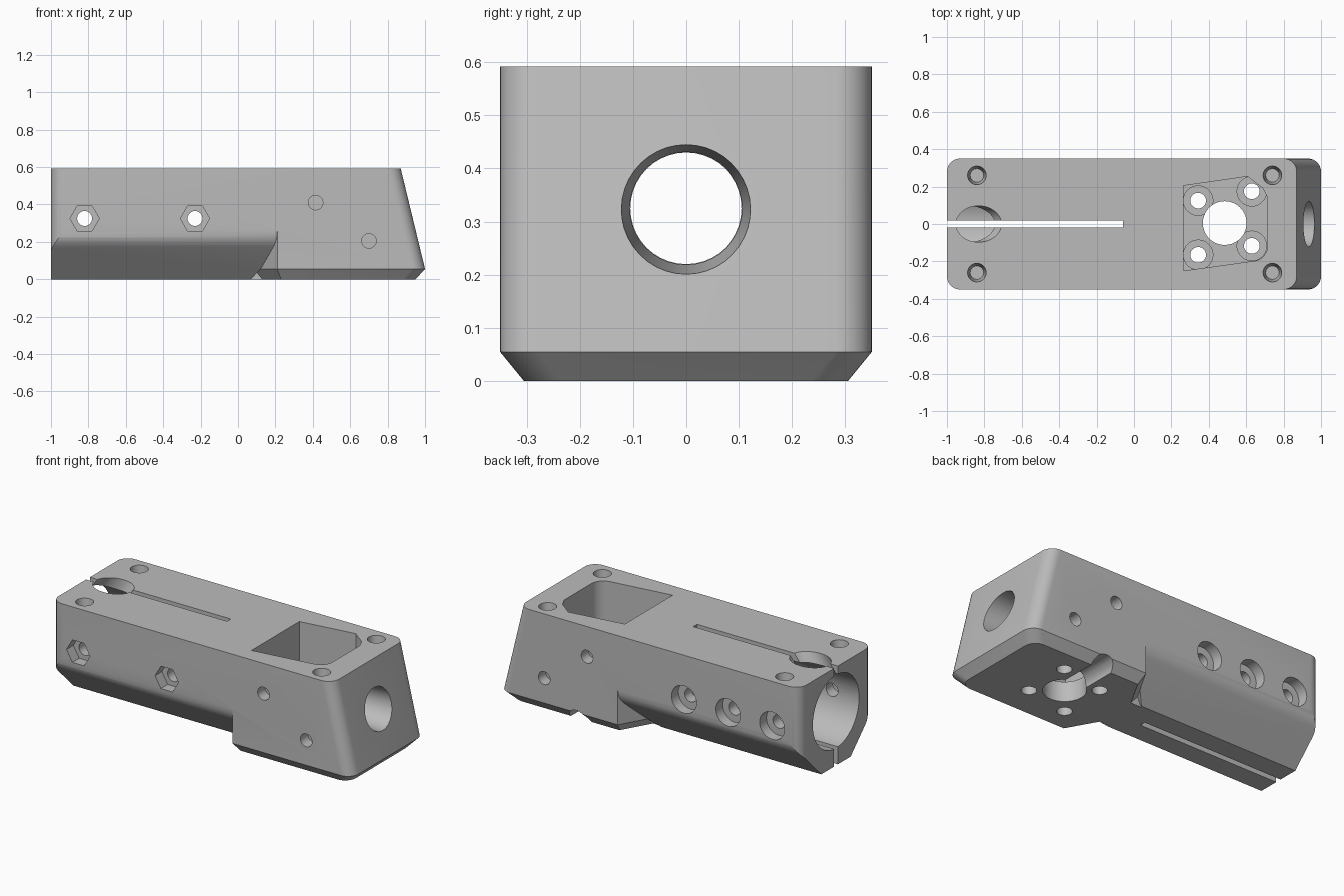
import bpy, bmesh
from math import sin, cos, pi, radians
from mathutils import Vector, Matrix

old = bpy.data.objects.get("Cube")
if old:
    bpy.data.objects.remove(old, do_unlink=True)

H = 0.592      # body height
AX = 0.325     # height of the long bore

grey = bpy.data.materials.new("plain_grey")
grey.use_nodes = True
grey.diffuse_color = (0.5, 0.5, 0.5, 1)
grey.node_tree.nodes["Principled BSDF"].inputs["Base Color"].default_value = (0.5, 0.5, 0.5, 1)


def finish(name, bm):
    bmesh.ops.recalc_face_normals(bm, faces=bm.faces)
    mesh = bpy.data.meshes.new(name)
    bm.to_mesh(mesh)
    bm.free()
    mesh.materials.append(grey)
    ob = bpy.data.objects.new(name, mesh)
    bpy.context.collection.objects.link(ob)
    return ob


def loft(name, rings):
    """Skin a stack of equal-length rings and cap both ends."""
    bm = bmesh.new()
    loops = [[bm.verts.new(p) for p in ring] for ring in rings]
    for a, b in zip(loops, loops[1:]):
        for i in range(len(a)):
            j = (i + 1) % len(a)
            bm.faces.new((a[i], a[j], b[j], b[i]))
    bm.faces.new(loops[0])
    bm.faces.new(loops[-1])
    return finish(name, bm)


def prism(name, outline, z0, z1):
    return loft(name, [[(x, y, z) for x, y in outline] for z in (z0, z1)])


def rod(name, p0, p1, r0, r1=None, sides=40):
    p0, p1 = Vector(p0), Vector(p1)
    d = p1 - p0
    bm = bmesh.new()
    bmesh.ops.create_cone(
        bm, cap_ends=True, segments=sides, radius1=r0, radius2=r1 or r0, depth=d.length,
        matrix=Matrix.Translation((p0 + p1) / 2) @ d.to_track_quat('Z', 'Y').to_matrix().to_4x4())
    return finish(name, bm)


def rounded(x0, x1, hw, z, r=0.07, n=8):
    """Rounded rectangle ring at height z."""
    ring = []
    for k, (cx, cy) in enumerate([(x1 - r, hw - r), (x0 + r, hw - r),
                                  (x0 + r, r - hw), (x1 - r, r - hw)]):
        for i in range(n + 1):
            a = (k + i / n) * pi / 2
            ring.append((cx + r * cos(a), cy + r * sin(a), z))
    return ring


# Main block with sloped nose and chamfered foot
body = loft("clamp_body", [rounded(-1, 0.95, 0.305, 0), rounded(-1, 1, 0.35, 0.055),
                           rounded(-1, 0.87, 0.35, H)])
cutters = []

# Sloped undersides of the rear arm, ending in a diagonal foot wall
for s in (1, -1):
    arc = [(0.35 - 0.12 * (1 - cos(a)), 0.26 - 0.12 * sin(a))
           for a in [radians(9 * i) for i in range(6)]]
    y, z = arc[-1]
    profile = arc + [(y - z - 0.02, -0.02), (0.5, -0.02), (0.5, 0.26)]
    cutters.append(loft("underside_cut", [
        [(-1.1, s * y, z) for y, z in profile],
        [(0.21 - (0.35 - y) * 0.57, s * y, z) for y, z in profile]]))
    edge = [(0.238, 0.4), (0.085, 0.13)]
    (ax, ay), (bx, by) = edge
    cutters.append(loft("foot_chamfer_cut", [
        [(ax, s * ay, 0.055), (ax - 0.03, s * ay, -0.011), (ax + 0.055, s * ay, -0.011)],
        [(bx, s * by, 0.055), (bx - 0.03, s * by, -0.011), (bx + 0.055, s * by, -0.011)]]))

# Long bore, inner passage, tapered nose hole and clamping slit
cutters += [
    rod("main_bore", (-1.1, 0, AX), (-0.05, 0, AX), 0.22, sides=64),
    rod("inner_passage", (-0.1, 0, AX), (0.5, 0, AX), 0.105),
    rod("nose_hole", (0.6, 0, AX), (1.05, 0, AX), 0.098, 0.13),
    prism("clamp_slit", [(-1.1, -0.018), (-0.06, -0.018), (-0.06, 0.018), (-1.1, 0.018)], -0.1, 0.7),
]

# Tilted port in the top
t = radians(37)
port = Vector((-0.83, 0, H))
tilt = Vector((sin(t), 0, cos(t)))
cutters.append(rod("top_port", port - tilt * 0.3, port + tilt * 0.2, 0.097))

# Pocket for the motor
corner = [(0.634 + 0.08 * cos(a), -0.118 + 0.08 * sin(a))
          for a in [radians(-80 + 10 * i) for i in range(9)]]
cutters.append(prism("motor_pocket", [(0.265, 0.205), (0.265, -0.25)] + corner
                     + [(0.714, 0.14), (0.69, 0.19), (0.607, 0.254)], 0.12, 0.7))
cutters.append(rod("shaft_hole", (0.485, 0.005, -0.1), (0.485, 0.005, 0.2), 0.117))
for x, y in [(0.343, 0.125), (0.63, 0.175), (0.343, -0.165), (0.63, -0.117)]:
    cutters.append(rod("motor_screw_hole", (x, y, -0.1), (x, y, 0.2), 0.042, sides=24))
    cutters.append(rod("motor_screw_seat", (x, y, 0.075), (x, y, 0.2), 0.079, sides=32))
cutters.append(rod("wire_groove", (0.485, 0.02, 0), (0.485, 0.5, 0), 0.068))

# Blind holes in the top corners
for x in (-0.84, 0.74):
    for s in (1, -1):
        cutters.append(rod("top_blind_hole", (x, s * 0.26, H - 0.12), (x, s * 0.26, H + 0.01),
                           0.036, 0.051, 28))

# Small blind holes in both sides of the head
for x, z in [(0.415, 0.41), (0.7, 0.205)]:
    for s in (1, -1):
        cutters.append(rod("side_blind_hole", (x, s * 0.28, z), (x, s * 0.4, z), 0.039, sides=24))

# Clamp bolts: round seats at the back, hexagonal nut seats at the front
for x in (-0.82, -0.525, -0.23):
    through = x != -0.525
    cutters.append(rod("bolt_hole", (x, -0.4 if through else 0.1, AX), (x, 0.4, AX), 0.04, sides=24))
    cutters.append(rod("bolt_seat", (x, 0.285, AX), (x, 0.4, AX), 0.083, sides=32))
    if through:
        cutters.append(loft("nut_seat", [
            [(x + 0.078 * cos(k * pi / 3), y, AX + 0.078 * sin(k * pi / 3)) for k in range(6)]
            for y in (-0.4, -0.285)]))

# Carve everything out of the block
bpy.context.view_layer.objects.active = body
for c in cutters:
    m = body.modifiers.new("cut", 'BOOLEAN')
    m.operation, m.solver, m.object = 'DIFFERENCE', 'EXACT', c
    bpy.ops.object.modifier_apply(modifier=m.name)
    bpy.data.objects.remove(c, do_unlink=True)

bpy.ops.object.select_all(action='DESELECT')
body.select_set(True)
bpy.ops.object.shade_smooth_by_angle(angle=radians(25))
